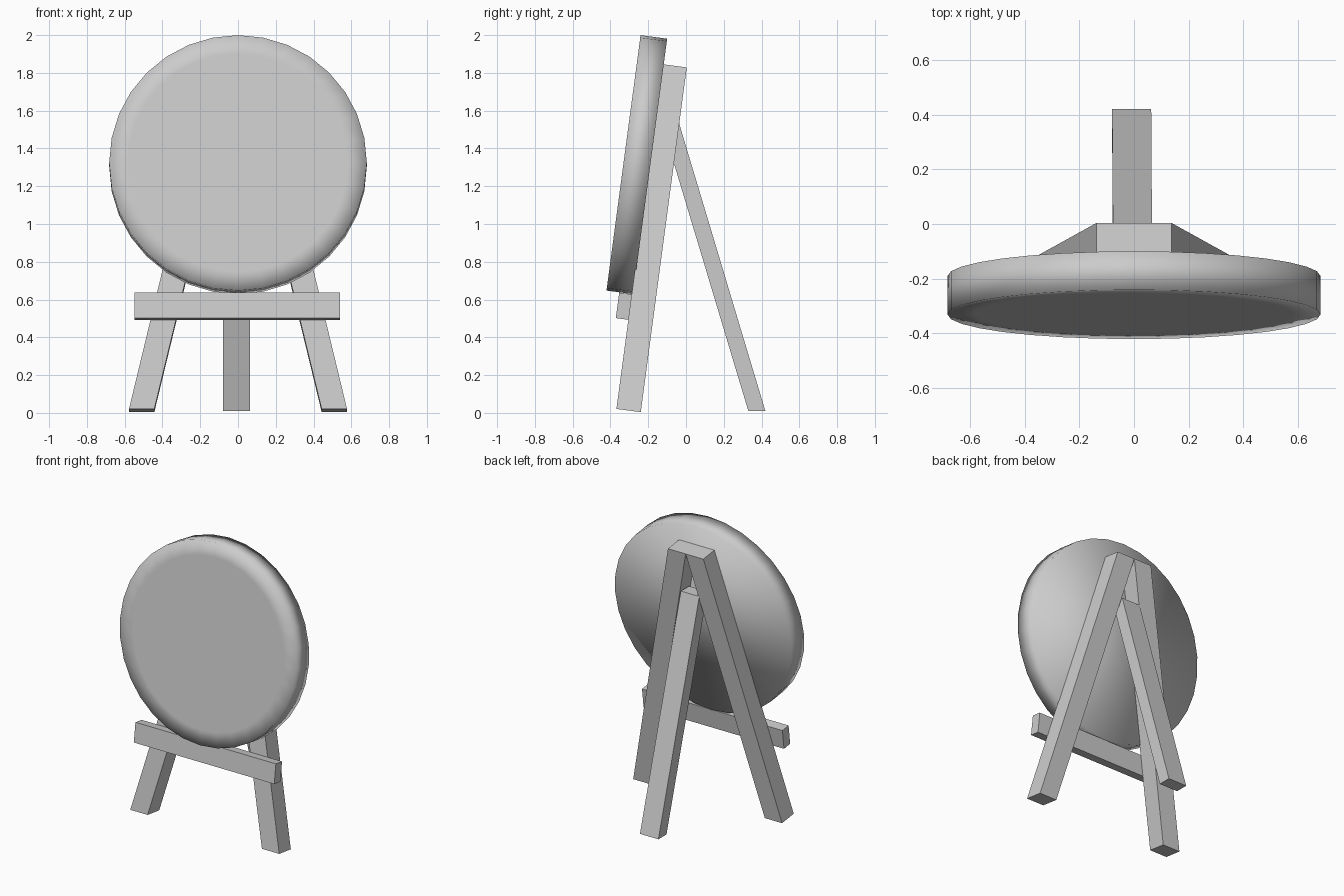
import bpy, bmesh, math
from mathutils import Matrix

if "Cube" in bpy.data.objects:
    bpy.data.objects.remove(bpy.data.objects["Cube"])

# Tilted frame shared by board, ledge and front legs (origin: rear foot edge)
TILT = Matrix.Translation((0, -0.24, 0.0)) @ Matrix.Rotation(-math.radians(7.6), 4, 'X')


def add_object(name, bm, matrix=Matrix.Identity(4)):
    bmesh.ops.transform(bm, matrix=matrix, verts=bm.verts)
    bmesh.ops.recalc_face_normals(bm, faces=bm.faces)
    mesh = bpy.data.meshes.new(name)
    bm.to_mesh(mesh)
    bm.free()
    obj = bpy.data.objects.new(name, mesh)
    bpy.context.collection.objects.link(obj)
    return obj


def beam(name, bottom, top, z0, z1, matrix=Matrix.Identity(4)):
    """Sheared box: bottom/top are (x0, x1, y0, y1) rectangles at z0 and z1."""
    bm = bmesh.new()
    bmesh.ops.create_cube(bm, size=1)
    for v in bm.verts:
        x0, x1, y0, y1 = top if v.co.z > 0 else bottom
        v.co = (x1 if v.co.x > 0 else x0,
                y1 if v.co.y > 0 else y0,
                z1 if v.co.z > 0 else z0)
    return add_object(name, bm, matrix)


# Front legs, meeting at the top
for side, s in (("left", -1), ("right", 1)):
    beam(f"front_leg_{side}",
         (*sorted((s * 0.443, s * 0.577)), -0.13, 0),
         (*sorted((0, s * 0.137)), -0.13, 0), 0.004, 1.845, TILT)

# Rear prop leg, cut level at both ends
beam("rear_leg", (-0.08, 0.063, 0.33, 0.42), (-0.077, 0.066, -0.128, -0.037), 0.01, 1.535)

# Ledge supporting the board
ledge = (-0.547, 0.541, -0.197, -0.128)
beam("ledge", ledge, ledge, 0.48, 0.616, TILT)

# Round board with an inset front face, softly shaded
bm = bmesh.new()
bmesh.ops.create_cone(bm, cap_ends=True, segments=32, radius1=0.682, radius2=0.682, depth=0.142)
bmesh.ops.transform(bm, matrix=Matrix.Rotation(math.pi / 2, 4, 'X'), verts=bm.verts)
bm.normal_update()
front = [f for f in bm.faces if f.normal.y < -0.9]
bmesh.ops.inset_region(bm, faces=front, thickness=0.1)
for f in bm.faces:
    f.smooth = True
add_object("round_board", bm, TILT @ Matrix.Translation((0, -0.194, 1.3)))
